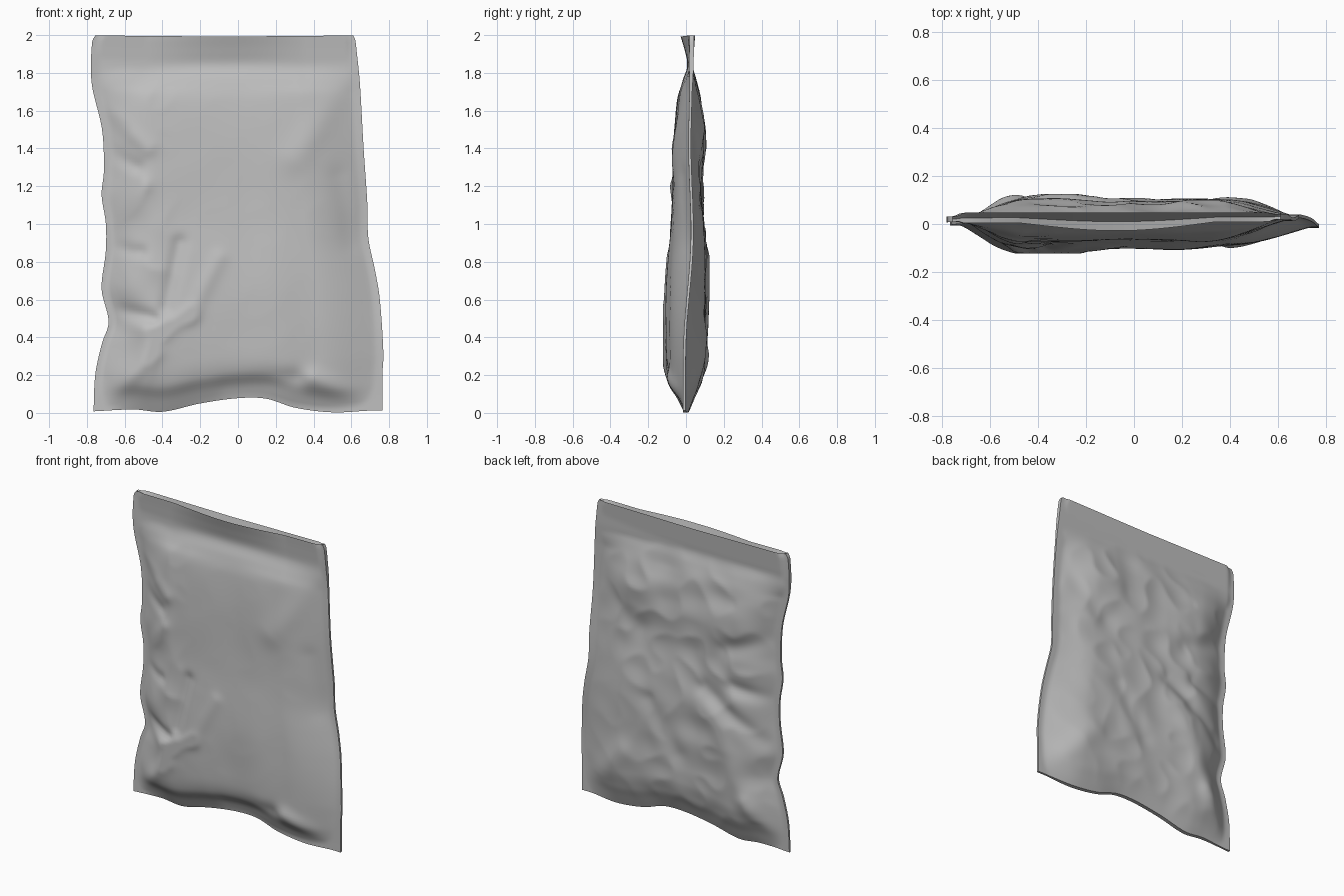
import bpy, bmesh, math
from mathutils import Vector, noise

if "Cube" in bpy.data.objects:
    bpy.data.objects.remove(bpy.data.objects["Cube"])


def curve(t, pts):
    """Smooth interpolation through (t, value) pairs."""
    if t <= pts[0][0]:
        return pts[0][1]
    for i in range(len(pts) - 1):
        (a, p), (b, q) = pts[i], pts[i + 1]
        if t <= b:
            p0, p3 = pts[max(i - 1, 0)], pts[min(i + 2, len(pts) - 1)]
            m0 = (q - p0[1]) / (b - p0[0]) * (b - a)
            m1 = (p3[1] - p) / (p3[0] - a) * (b - a)
            s = (t - a) / (b - a)
            return ((2*s**3 - 3*s*s + 1) * p + (s**3 - 2*s*s + s) * m0
                    + (3*s*s - 2*s**3) * q + (s**3 - s*s) * m1)
    return pts[-1][1]


def clamp(t):
    return max(0, min(1, t))


# Outline of the pouch
LEFT = [(0, -.765), (.2, -.755), (.36, -.72), (.47, -.685), (.65, -.722), (.85, -.70), (1.0, -.70),
        (1.15, -.722), (1.28, -.71), (1.5, -.72), (1.75, -.775), (1.97, -.772), (2, -.755)]
RIGHT = [(0, .765), (.2, .765), (.3, .77), (.6, .75), (.75, .725), (.92, .69), (1.1, .685),
         (1.4, .665), (1.75, .645), (1.9, .63), (1.98, .62), (2, .61)]
BOTTOM = [(-.77, .008), (-.55, .018), (-.4, .006), (-.2, .05), (0, .078), (.15, .075),
          (.3, .028), (.5, .003), (.7, .012), (.77, .012)]
# Side profile of both sheets, how depth varies across, and the seam between them
FRONT = [(0, -.010), (.07, -.045), (.14, -.088), (.25, -.106), (.6, -.108), (1, -.08), (1.4, -.068),
         (1.65, -.045), (1.76, -.018), (1.84, .008), (1.92, -.006), (2, -.028)]
BACK = [(0, .014), (.07, .042), (.14, .07), (.25, .092), (.8, .102), (1.1, .085), (1.25, .085),
        (1.5, .095), (1.65, .075), (1.76, .052), (1.83, .036), (1.88, .039), (2, .048)]
FRONT_X = [(-.7, 1.0), (-.45, 1.03), (0, .94), (.2, .98), (.4, .82), (.6, .72), (.77, .7)]
BACK_X = [(-.7, 1.0), (-.42, 1.1), (-.1, 1.03), (.4, .97), (.6, .82), (.77, .75)]
SEAM_L = [(0, .0), (.5, .01), (1, .012), (1.8, .018), (2, .02)]
SEAM_R = [(0, -.01), (.4, -.005), (.9, .032), (1.4, .02), (1.8, .028), (2, .03)]

# Folds: x1, z1, x2, z2, width, height (positive swells outward)
FRONT_FOLDS = [(-.68, .50, -.42, .43, .05, .018), (-.42, .43, -.25, .52, .045, .014),
               (-.25, .52, -.10, .82, .045, .010), (-.38, .56, -.31, .90, .04, -.018),
               (-.62, .54, -.45, .50, .04, -.025), (-.66, .88, -.52, .85, .035, -.02),
               (-.66, 1.0, -.50, 1.2, .04, .012), (-.70, 1.6, -.48, 1.4, .045, .014),
               (-.68, 1.38, -.54, 1.3, .04, -.02), (-.70, .05, -.45, .32, .05, .018),
               (.55, 1.25, .62, .9, .06, -.012), (.40, .17, .70, .04, .06, .026),
               (.6, 1.75, .3, 1.35, .08, .010), (-.05, .12, .3, .17, .06, -.018)]
BACK_FOLDS = [(-.62, .72, -.2, .98, .06, -.022), (-.55, .3, -.25, .85, .08, .012),
              (-.68, 1.0, -.4, 1.04, .05, -.02), (.64, 1.55, .3, 1.25, .08, -.015),
              (.2, .8, .0, .5, .07, -.014), (.74, .05, .4, .4, .08, .016),
              (-.4, 1.6, .1, 1.5, .08, -.012), (-.65, 1.4, -.35, 1.28, .06, -.018),
              (-.74, .05, -.5, .3, .06, .018)]


def fold_height(x, z, folds):
    total = 0
    p = Vector((x, z))
    for x1, z1, x2, z2, w, h in folds:
        a, d = Vector((x1, z1)), Vector((x2 - x1, z2 - z1))
        t = clamp((p - a).dot(d) / d.length_squared)
        total += h * math.exp(-((p - a - d * t).length / w) ** 2)
    return total


def crumple(x, z, seed):
    """Creased film: soft billows with sharper folded valleys."""
    big = noise.noise(Vector((x * 3, z * 3, seed)))
    fine = abs(noise.noise(Vector((x * 5, z * 5, seed + 9))))
    return big, fine


def sheet_point(u, v, back):
    zz = 2 * v
    l, r = curve(zz, LEFT), curve(zz, RIGHT)
    x = l + (r - l) * u
    low = curve(x, BOTTOM)
    z = low + (1.992 + .006 * abs(2*u - 1) - low) * v
    seam = curve(zz, SEAM_L) * (1 - u) + curve(zz, SEAM_R) * u
    # Narrow welded margin, then the sheet swells to its full depth
    d = clamp(min((x - l - .02) / .26, (r - x - .015) / (.30 if back else .32)))
    swell = math.sin(d * math.pi / 2) ** 1.1
    y_full = curve(zz, BACK if back else FRONT)
    # The upper band stays flat almost to its ends
    band = clamp((zz - 1.70) / .14)
    edge = clamp(min(x - l, r - x) / .05)
    lip = edge if back else max(.35 * edge, math.sin(u * math.pi) ** 2)
    y_full *= 1 + (curve(x, BACK_X if back else FRONT_X) - 1) * (1 - band)
    mix = swell * (1 - band) + lip * band
    y = seam + (y_full - seam) * mix
    out = 1 if back else -1
    mask = swell * (1 - band) * min(1, zz / .18)
    big, fine = crumple(x, z, 3.1 if back else 17.4)
    if back:
        # Crumpled on one side, almost smooth towards the lower outer corner
        calm = clamp((x - .15) / .3) * clamp((1.3 - z) / .4)
        rough = (.011 * big - .020 * fine + .004) * (1 - .75 * calm)
    else:
        side = clamp((-.3 - x) / .25)
        rough = .006 * big - (.002 + .022 * side) * fine + .003 * side
    y += out * mask * (rough + fold_height(x, z, BACK_FOLDS if back else FRONT_FOLDS))
    # The two sheets never cross
    gap = .007 + .005 * band
    y = max(y, seam + gap) if back else min(y, seam - gap * (1 - .6 * band * edge))
    return Vector((x, max(-.122, min(.125, y)), max(0, z)))


NU, NV = 90, 116
bm = bmesh.new()
front, rear = ([[bm.verts.new(sheet_point(i / NU, j / NV, back)) for i in range(NU + 1)]
                for j in range(NV + 1)] for back in (False, True))

# Front and back sheets
for j in range(NV):
    for i in range(NU):
        bm.faces.new((front[j][i], front[j][i+1], front[j+1][i+1], front[j+1][i]))
        bm.faces.new((rear[j][i+1], rear[j][i], rear[j+1][i], rear[j+1][i+1]))
    # Welded side edges
    bm.faces.new((rear[j][0], front[j][0], front[j+1][0], rear[j+1][0]))
    bm.faces.new((front[j][NU], rear[j][NU], rear[j+1][NU], front[j+1][NU]))

# Bottom weld, and the shallow mouth between the top lips
mouth = [bm.verts.new((front[NV][i].co + rear[NV][i].co) / 2
                      - Vector((0, 0, .12 * math.sin(math.pi * i / NU) ** .5 if 0 < i < NU else 0)))
         for i in range(NU + 1)]
for i in range(NU):
    bm.faces.new((front[0][i+1], front[0][i], rear[0][i], rear[0][i+1]))
    bm.faces.new((front[NV][i], front[NV][i+1], mouth[i+1], mouth[i]))
    bm.faces.new((mouth[i], mouth[i+1], rear[NV][i+1], rear[NV][i]))
bm.faces.new((front[NV][0], mouth[0], rear[NV][0]))
bm.faces.new((front[NV][NU], rear[NV][NU], mouth[NU]))
bmesh.ops.recalc_face_normals(bm, faces=bm.faces)

mesh = bpy.data.meshes.new("pouch")
bm.to_mesh(mesh)
bm.free()
pouch = bpy.data.objects.new("pouch", mesh)
bpy.context.collection.objects.link(pouch)

film = bpy.data.materials.new("grey film")
film.diffuse_color = (.52, .52, .52, 1)
film.use_nodes = True
film.node_tree.nodes["Principled BSDF"].inputs["Base Color"].default_value = film.diffuse_color
mesh.materials.append(film)

bpy.context.view_layer.objects.active = pouch
pouch.select_set(True)
bpy.ops.object.shade_smooth_by_angle(angle=math.radians(40))
